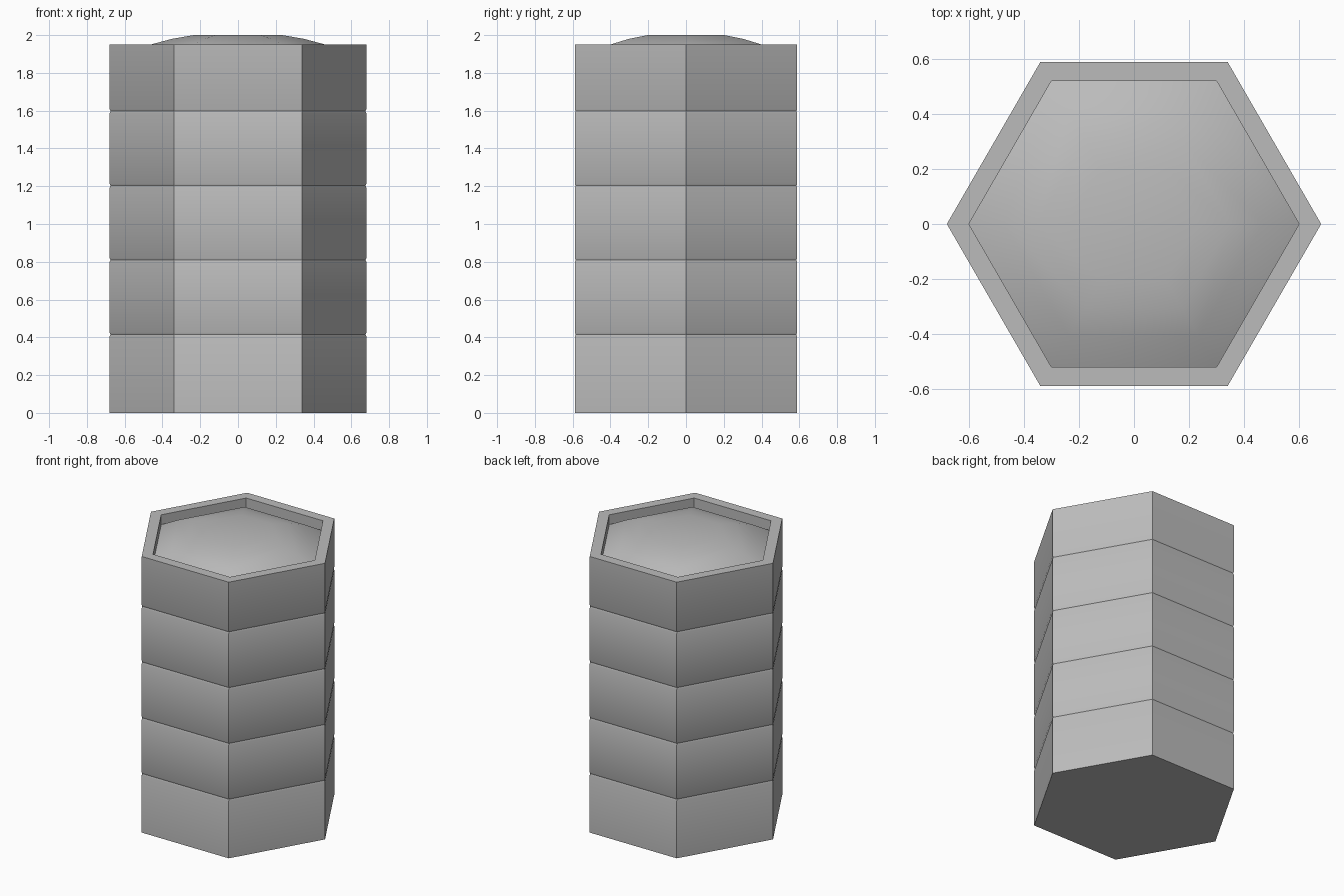
import bpy
import bmesh
import math

cube = bpy.data.objects.get("Cube")
if cube:
    bpy.data.objects.remove(cube, do_unlink=True)

SIDES = 6
RADIUS, INNER, TOP = 0.68, 0.60, 1.95

stone = bpy.data.materials.new("grey stone")
stone.use_nodes = True
GREY = (0.5, 0.5, 0.5, 1)
stone.diffuse_color = GREY
stone.node_tree.nodes["Principled BSDF"].inputs["Base Color"].default_value = GREY


def hex_lathe(name, profile, cap_start=False, cap_end=False):
    """Skin six-sided rings along a (radius, height) profile."""
    bm = bmesh.new()
    rings = []
    for r, z in profile:
        angles = [math.tau * i / SIDES for i in range(SIDES)]
        rings.append([bm.verts.new((r * math.cos(a), r * math.sin(a), z)) for a in angles])
    for low, high in zip(rings, rings[1:]):
        for i in range(SIDES):
            j = (i + 1) % SIDES
            bm.faces.new((low[i], low[j], high[j], high[i]))
    if cap_start:
        bm.faces.new(rings[0][::-1])
    if cap_end:
        bm.faces.new(rings[-1])
    mesh = bpy.data.meshes.new(name)
    bm.to_mesh(mesh)
    bm.free()
    mesh.materials.append(stone)
    obj = bpy.data.objects.new(name, mesh)
    bpy.context.collection.objects.link(obj)
    bpy.ops.object.select_all(action='DESELECT')
    obj.select_set(True)
    bpy.context.view_layer.objects.active = obj
    bpy.ops.object.shade_smooth_by_angle(angle=math.radians(40))
    return obj


# Column wall with four shallow grooves, then the rim and the recess wall
wall = [(RADIUS, 0)]
for k in range(4):
    z = 0.415 + 0.394 * k
    wall += [(RADIUS, z - 0.011), (RADIUS - 0.005, z), (RADIUS, z + 0.011)]
wall += [(RADIUS, TOP), (INNER, TOP), (INNER, 1.87)]
hex_lathe("column", wall, cap_start=True)

# Domed floor inside the rim
dome = [(INNER, 1.88), (0.47, 1.948), (0.35, 1.98), (0.235, 2.0)]
hex_lathe("domed_top", dome, cap_end=True)
